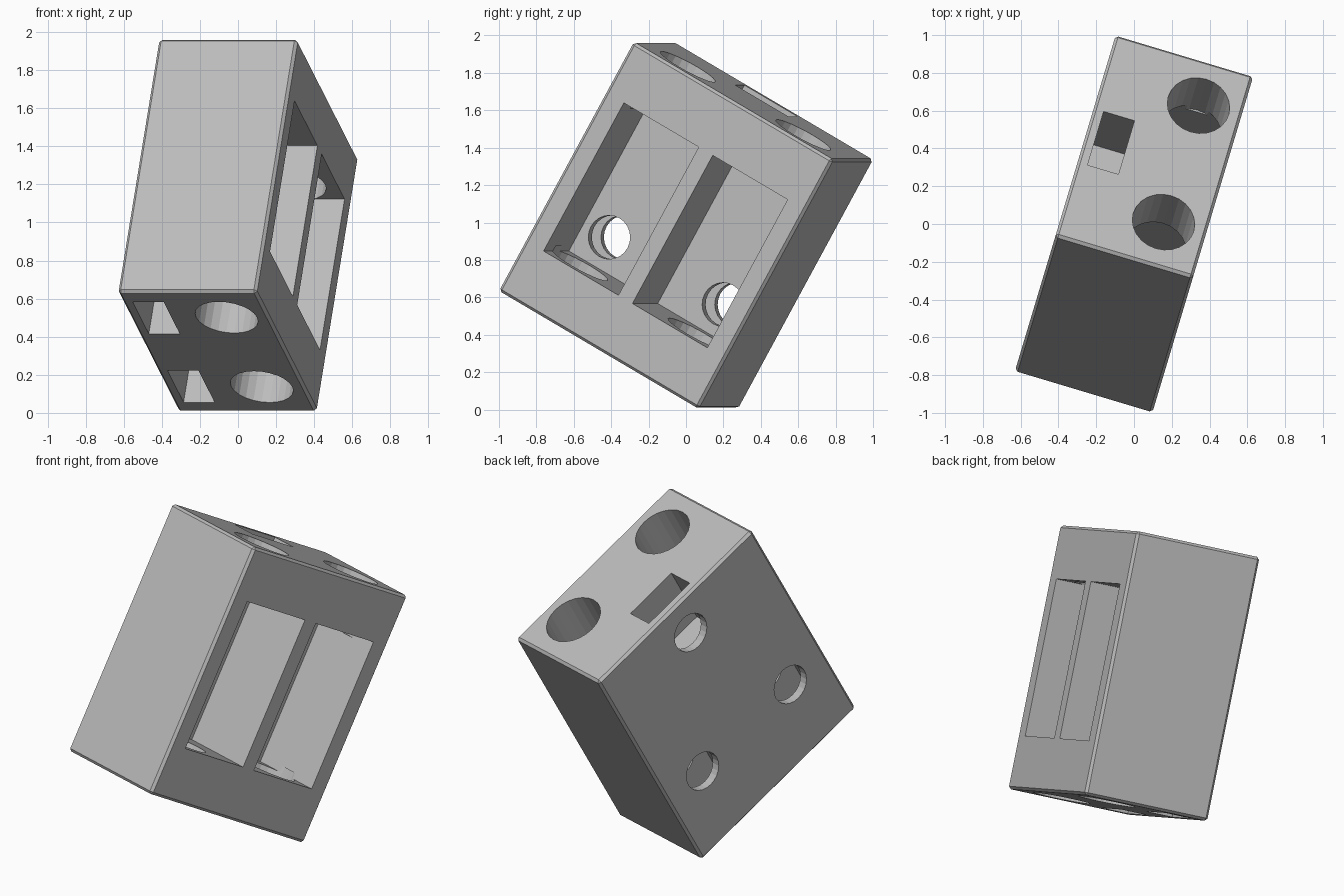
import bpy
from math import radians
from mathutils import Matrix

if "Cube" in bpy.data.objects:
    bpy.data.objects.remove(bpy.data.objects["Cube"], do_unlink=True)

HALF_U, HALF_V, HALF_W = 0.38, 0.64, 0.765   # half thickness, depth, height

grey = bpy.data.materials.new("light grey")
grey.use_nodes = True
grey.diffuse_color = (0.5, 0.5, 0.5, 1)
grey.node_tree.nodes["Principled BSDF"].inputs["Base Color"].default_value = (0.5, 0.5, 0.5, 1)


def block(name, low, high):
    """Box between two corners."""
    bpy.ops.mesh.primitive_cube_add(size=1)
    ob = bpy.context.object
    ob.name = name
    size = [b - a for a, b in zip(low, high)]
    mid = [(a + b) / 2 for a, b in zip(low, high)]
    ob.data.transform(Matrix.Translation(mid) @ Matrix.Diagonal((*size, 1)))
    return ob


def bore(name, centre, radius, length, across=False):
    """Round cutter, upright or running across the thickness."""
    bpy.ops.mesh.primitive_cylinder_add(vertices=24, radius=radius, depth=length)
    ob = bpy.context.object
    ob.name = name
    turn = Matrix.Rotation(radians(90 if across else 0), 4, "Y")
    ob.data.transform(Matrix.Translation(centre) @ turn)
    return ob


def apply(ob, mod):
    bpy.context.view_layer.objects.active = ob
    bpy.ops.object.modifier_apply(modifier=mod.name)


def cut(ob, cutter):
    mod = ob.modifiers.new("cut", "BOOLEAN")
    mod.operation, mod.solver, mod.object = "DIFFERENCE", "EXACT", cutter
    apply(ob, mod)
    bpy.data.objects.remove(cutter, do_unlink=True)


# Main block with slightly softened edges
body = block("housing_block", (-HALF_U, -HALF_V, -HALF_W), (HALF_U, HALF_V, HALF_W))
soften = body.modifiers.new("soften", "BEVEL")
soften.width, soften.segments = 0.015, 1
apply(body, soften)

for side in (-1, 1):
    # Deep rectangular pocket in the broad face
    near, far = sorted((side * 0.045, side * 0.525))
    cut(body, block("pocket", (-0.09, near, -0.455), (HALF_U + 0.1, far, 0.455)))
    # Round ports from both ends into the pocket
    for end in (-1, 1):
        cut(body, bore("port", (0.147, side * 0.37, end * 0.64), 0.167, 0.44))
    # Captive nut slot from the lower end and its screw hole
    cut(body, block("nut_slot", (-0.325, side * 0.365 - 0.17, -0.9),
                    (-0.155, side * 0.365 + 0.17, -0.12)))
    cut(body, bore("screw_hole", (-0.25, side * 0.365, -0.28), 0.117, 0.5, True))

# Central nut slot in the upper end and its screw hole
cut(body, block("nut_slot", (-0.325, -0.17, 0.39), (-0.155, 0.17, 0.9)))
cut(body, bore("screw_hole", (-0.35, 0, 0.54), 0.117, 0.36, True))

body.data.materials.clear()
body.data.materials.append(grey)

# Tilt the block so that it balances on its lower edge
body.data.transform(Matrix.Translation((0, 0, 0.985))
                    @ Matrix.Rotation(radians(-16.7), 4, "Z")
                    @ Matrix.Rotation(radians(-29.5), 4, "X"))
body.select_set(True)
bpy.context.view_layer.objects.active = body
bpy.ops.object.shade_flat()
